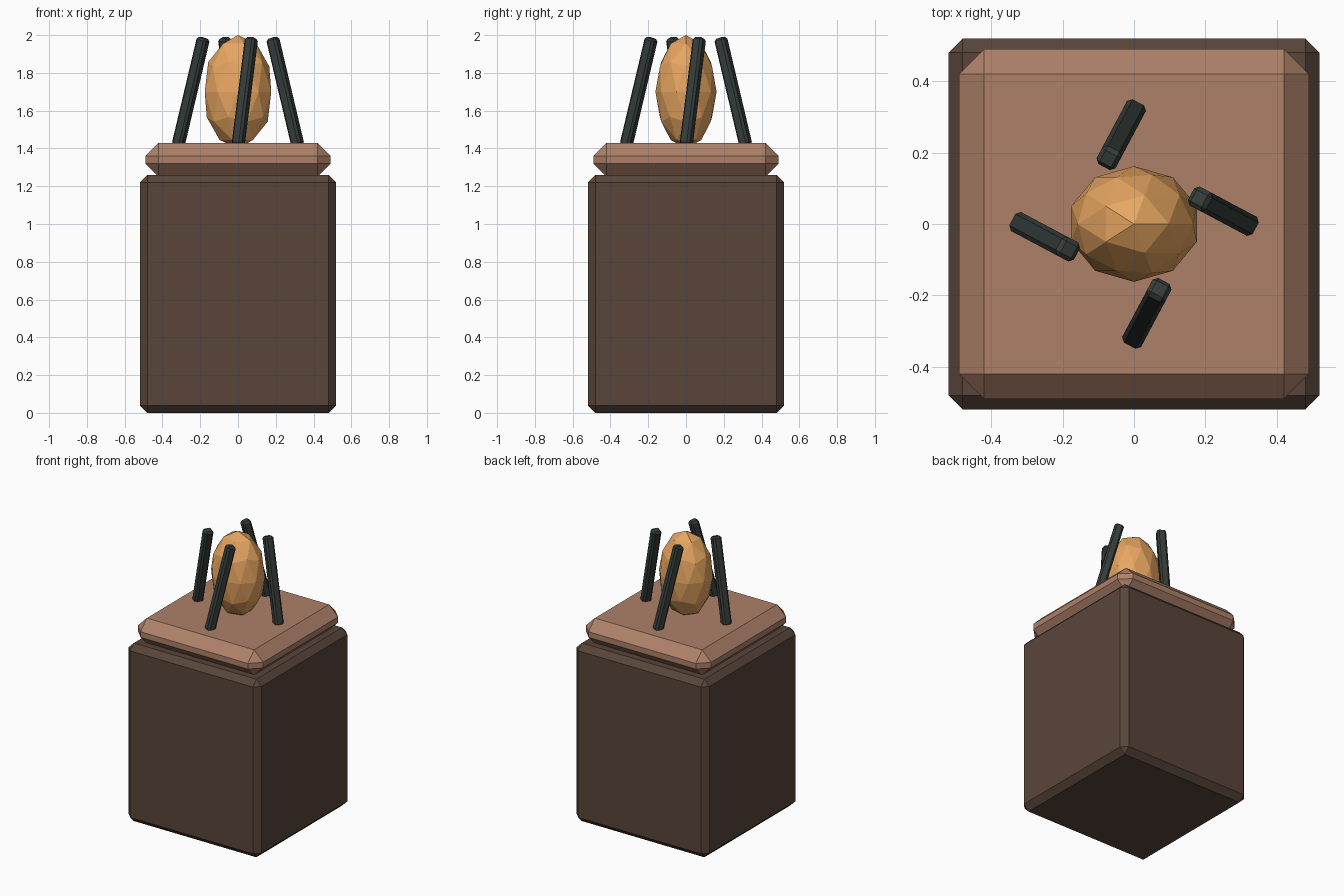
import bpy
import math
from mathutils import Matrix, Vector

if "Cube" in bpy.data.objects:
    bpy.data.objects.remove(bpy.data.objects["Cube"])


def material(name, rgb):
    m = bpy.data.materials.new(name)
    m.diffuse_color = (*rgb, 1)
    m.use_nodes = True
    m.node_tree.nodes["Principled BSDF"].inputs["Base Color"].default_value = m.diffuse_color
    return m


def box(name, size, loc, bevel, mat, rot=(0, 0, 0)):
    """Box with single-segment chamfered edges."""
    bpy.ops.mesh.primitive_cube_add(size=1, location=loc, rotation=rot)
    ob = bpy.context.object
    ob.name = name
    ob.data.transform(Matrix.Diagonal((*size, 1)))
    mod = ob.modifiers.new("chamfer", 'BEVEL')
    mod.width = bevel
    mod.segments = 1
    ob.data.materials.append(mat)
    return ob


dark_brown = material("dark_brown", (0.10, 0.06, 0.042))
clay = material("clay", (0.42, 0.22, 0.14))
amber = material("amber", (0.80, 0.38, 0.12))
iron = material("iron", (0.035, 0.046, 0.043))

# Pedestal block and chamfered cap slab
box("pedestal", (1.04, 1.04, 1.26), (0, 0, 0.63), 0.04, dark_brown)
box("cap", (0.98, 0.98, 0.18), (0, 0, 1.34), 0.07, clay)

# Faceted flame
bpy.ops.mesh.primitive_ico_sphere_add(subdivisions=2, radius=1, location=(0, 0, 1.7))
flame = bpy.context.object
flame.name = "flame"
flame.data.transform(Matrix.Diagonal((0.185, 0.162, 0.3, 1)))
flame.data.materials.append(amber)

# Four inward-leaning bars swirling round the flame
for k in range(4):
    turn = k * math.pi / 2
    loc = Matrix.Rotation(turn, 3, 'Z') @ Vector((-0.25, -0.036, 1.7))
    box(f"cage_bar_{k + 1}", (0.06, 0.06, 0.59), loc, 0.012, iron,
        (0, math.radians(15), math.radians(-28) + turn))
